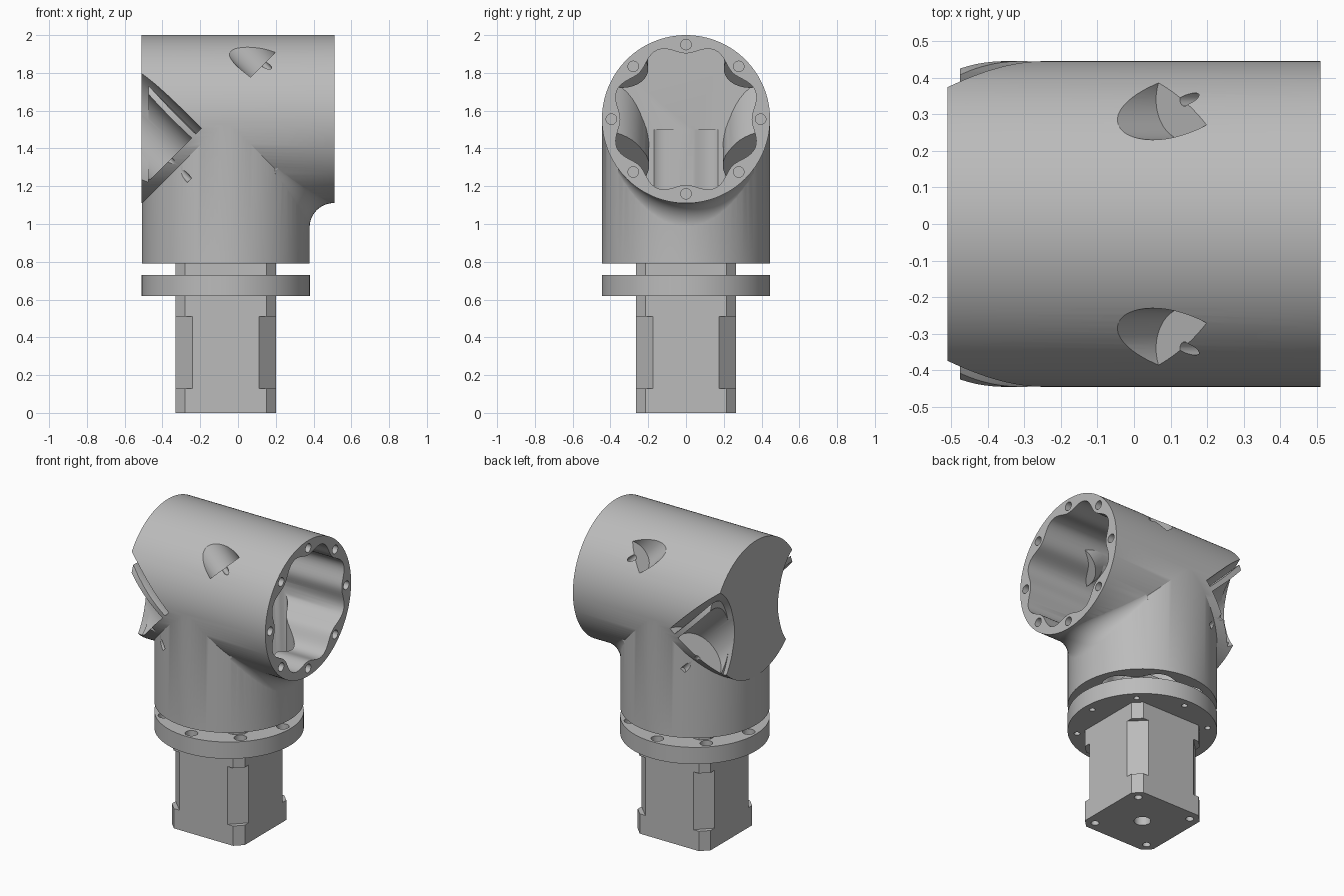
import bpy, bmesh, math
from mathutils import Vector, Matrix

if "Cube" in bpy.data.objects:
    bpy.data.objects.remove(bpy.data.objects["Cube"])

grey = bpy.data.materials.new("plain_grey")
grey.use_nodes = True
grey.diffuse_color = (0.5, 0.5, 0.5, 1)
grey.node_tree.nodes["Principled BSDF"].inputs["Base Color"].default_value = (0.5, 0.5, 0.5, 1)

CX, CZ, R = -0.065, 1.555, 0.445     # column axis, barrel axis, pipe radius
X, Z = Vector((1, 0, 0)), Vector((0, 0, 1))
TILT = Vector((-1, 0, 1)).normalized()   # screw direction across the mitre


def to_object(name, bm):
    bmesh.ops.recalc_face_normals(bm, faces=bm.faces)
    mesh = bpy.data.meshes.new(name)
    bm.to_mesh(mesh)
    bm.free()
    obj = bpy.data.objects.new(name, mesh)
    bpy.context.collection.objects.link(obj)
    mesh.materials.append(grey)
    return obj


def cylinders(name, specs, segments=48):
    """One object of separate cylinders: (start, direction, radius, length)."""
    bm = bmesh.new()
    for start, axis, radius, length in specs:
        turn = Z.rotation_difference(axis).to_matrix().to_4x4()
        place = Matrix.Translation(Vector(start) + axis * (length / 2)) @ turn
        bmesh.ops.create_cone(bm, cap_ends=True, segments=segments, radius1=radius,
                              radius2=radius, depth=length, matrix=place)
    return to_object(name, bm)


def loft(name, rings):
    """Closed solid through a list of equal-length rings."""
    bm = bmesh.new()
    loops = [[bm.verts.new(p) for p in ring] for ring in rings]
    n = len(loops[0])
    for a, b in zip(loops, loops[1:]):
        for i in range(n):
            j = (i + 1) % n
            bm.faces.new((a[i], a[j], b[j], b[i]))
    bm.faces.new(loops[0])
    bm.faces.new(loops[-1])
    return to_object(name, bm)


def combine(target, tool, operation="DIFFERENCE", keep=False):
    mod = target.modifiers.new("cut", "BOOLEAN")
    mod.operation, mod.solver, mod.object = operation, "EXACT", tool
    bpy.context.view_layer.objects.active = target
    bpy.ops.object.modifier_apply(modifier=mod.name)
    if not keep:
        bpy.data.objects.remove(tool)


def pair(x, y, z, radius, length, back=0.0):
    """Tilted cylinders on both sides, starting a little behind the seat."""
    return [(Vector((x, s * y, z)) - TILT * back, TILT, radius, length + back) for s in (1, -1)]


def around(count, radius):
    for k in range(count):
        a = math.tau * k / count
        yield radius * math.cos(a), radius * math.sin(a)


def lobes(count=128):
    """Bore outline with eight shallow screw bosses."""
    for k in range(count):
        a = math.tau * k / count
        r = 0.372 - 0.024 * math.cos(8 * a)
        yield r * math.cos(a), r * math.sin(a)


# Elbow: horizontal barrel meeting an upright column
body = cylinders("elbow_body", [((-0.51, 0, CZ), X, R, 1.02)], 128)
combine(body, cylinders("column", [((CX, 0, 0.79), Z, R - 0.0007, 0.762)], 128), "UNION")

# Fillet under the open end, fading toward the sides
rings = []
for i in range(25):
    y = -0.36 + 0.03 * i
    c = math.sqrt(R * R - y * y)
    x, z, r = CX + c - 0.001, CZ - c + 0.001, 0.129 * (c / R) ** 3
    arc = [(x + r - r * math.cos(t), y, z - r + r * math.sin(t))
           for t in (math.pi / 2 * k / 10 for k in range(11))]
    rings.append([(x - 0.06, y, z - r)] + arc + [(x + r, y, z + 0.06), (x - 0.06, y, z + 0.06)])
combine(body, loft("fillet", rings), "UNION")

# Hollow inside, leaving walls around the screw pockets
cavity = loft("cavity", [[(x, u, CZ + v) for u, v in lobes()] for x in (-0.42, 0.6)])
combine(cavity, loft("column_bore", [[(CX + u, v, z) for u, v in lobes()]
                                     for z in (0.7, 1.5)]), "UNION")
SEAT = (-0.362, 0.395, 1.338)
WIDE = (-0.362, 0.47, 1.338)
SMALL = (0.138, 0.34, 1.848)
combine(cavity, cylinders("pocket_wall", pair(*SEAT, 0.2, 0.7, 0.04)))
combine(cavity, cylinders("scoop_wall", pair(*WIDE, 0.265, 0.7, 0.04)))
combine(cavity, cylinders("small_pocket_wall", pair(*SMALL, 0.14, 0.6, 0.04)))
combine(body, cavity)

# Wide scoops beside the closed end, each keeping a thin fin round its pocket
scoop = cylinders("scoop", pair(*WIDE, 0.24, 0.7), 64)
fin = cylinders("fin", pair(*SEAT, 0.2, 0.8, 0.05), 64)
bm = bmesh.new()
bmesh.ops.create_cube(bm, size=1, matrix=Matrix.Translation((-0.975, 0, 1.5)) @ Matrix.Diagonal((1, 2, 3, 1)))
combine(fin, to_object("fin_trim", bm))
combine(scoop, fin)
combine(body, scoop)

# Screw pockets and their holes
combine(body, cylinders("pocket", pair(*SEAT, 0.17, 0.7), 64))
combine(body, cylinders("small_pocket", pair(*SMALL, 0.11, 0.6), 64))
combine(body, cylinders("pocket_hole", pair(*SEAT, 0.018, 0.02, 0.15)
                        + pair(*SMALL, 0.018, 0.02, 0.1), 20))
combine(body, cylinders("rim_hole", [((0.4, u, CZ + v), X, 0.028, 0.2)
                                     for u, v in around(8, 0.395)], 24))

# Mounting flange with countersunk holes
flange = cylinders("mounting_flange", [((CX, 0, 0.62), Z, R, 0.11)], 128)
combine(flange, cylinders("flange_hole", [((CX + u, v, 0.5), Z, 0.018, 0.4)
                                          for u, v in around(8, 0.39)], 20))
combine(flange, cylinders("flange_sink", [((CX + u, v, 0.67), Z, 0.038, 0.2)
                                          for u, v in around(8, 0.39)], 24))


def square(z, chamfer, h=0.265):
    k = h - chamfer
    return [(CX + x, y, z) for x, y in ((h, -k), (h, k), (k, h), (-k, h),
                                        (-h, k), (-h, -k), (-k, -h), (k, -h))]


# Square motor with deeper corner chamfers along its middle
motor = loft("motor", [square(0, 0.05), square(0.13, 0.05), square(0.13, 0.09),
                       square(0.51, 0.09), square(0.51, 0.05), square(0.83, 0.05)])
combine(motor, cylinders("motor_hole", [((CX, 0, -0.1), Z, 0.05, 0.16)]
                         + [((CX + sx * 0.2, sy * 0.2, -0.1), Z, 0.024, 0.16)
                            for sx in (1, -1) for sy in (1, -1)], 24))

# Smooth round walls, keep hard edges
bpy.ops.object.select_all(action="DESELECT")
for obj in (body, flange, motor):
    obj.select_set(True)
bpy.context.view_layer.objects.active = body
bpy.ops.object.shade_smooth_by_angle(angle=math.radians(25))
